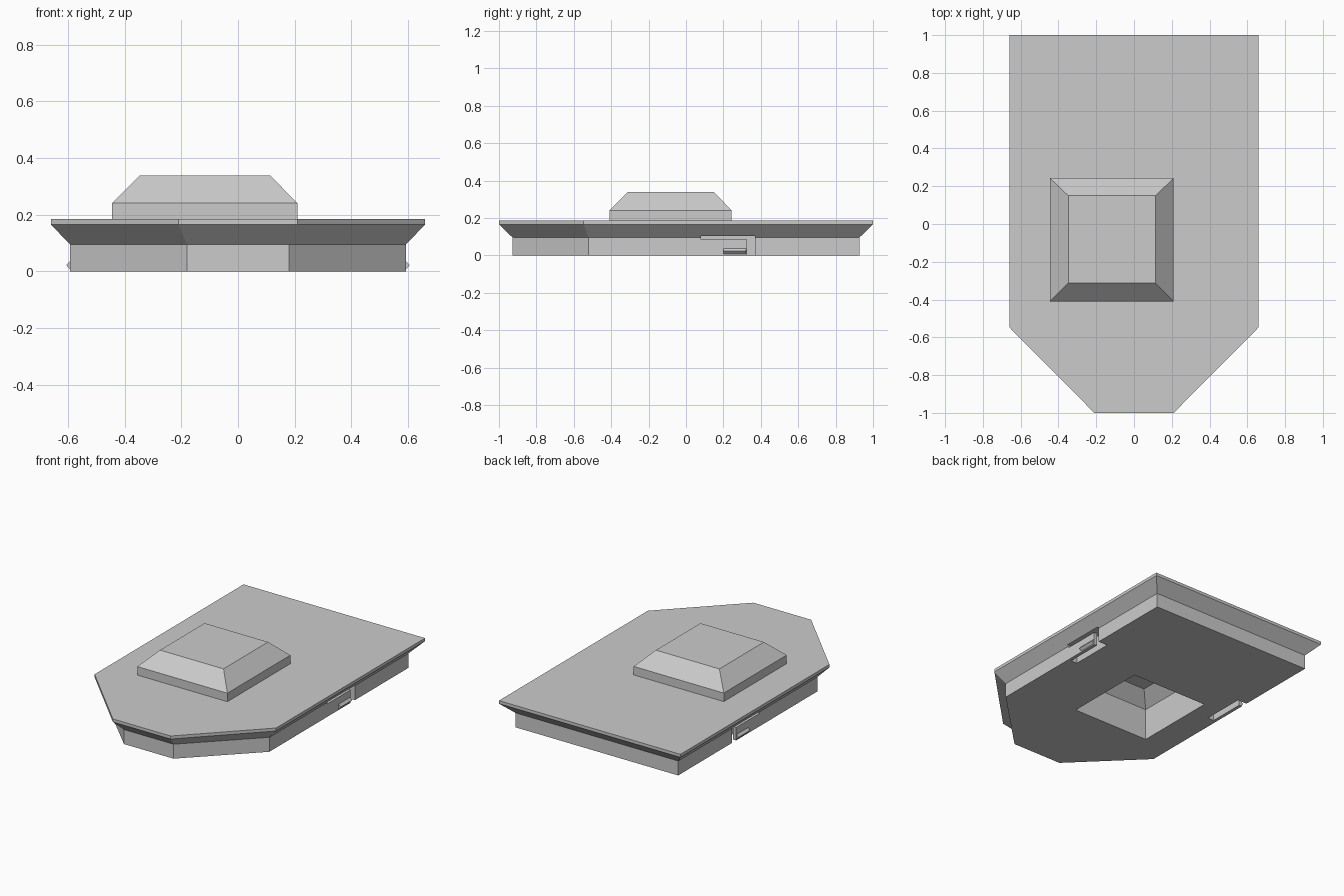
import bpy
import bmesh

cube = bpy.data.objects.get("Cube")
if cube:
    bpy.data.objects.remove(cube, do_unlink=True)

grey = bpy.data.materials.new("plain_grey")
grey.use_nodes = True
colour = (0.6, 0.6, 0.6, 1)
grey.diffuse_color = colour
grey.node_tree.nodes["Principled BSDF"].inputs["Base Color"].default_value = colour


def loft(name, rings):
    """Closed solid through a stack of matching rings."""
    bm = bmesh.new()
    loops = [[bm.verts.new(p) for p in ring] for ring in rings]
    n = len(loops[0])
    for a, b in zip(loops, loops[1:]):
        for i in range(n):
            j = (i + 1) % n
            bm.faces.new((a[i], a[j], b[j], b[i]))
    bm.faces.new(loops[0][::-1])
    bm.faces.new(loops[-1])
    bmesh.ops.recalc_face_normals(bm, faces=bm.faces)
    mesh = bpy.data.meshes.new(name)
    bm.to_mesh(mesh)
    bm.free()
    mesh.materials.append(grey)
    obj = bpy.data.objects.new(name, mesh)
    bpy.context.collection.objects.link(obj)
    return obj


def rect(x0, x1, y0, y1, z):
    return [(x0, y0, z), (x1, y0, z), (x1, y1, z), (x0, y1, z)]


def box(name, x0, x1, y0, y1, z0, z1):
    return loft(name, [rect(x0, x1, y0, y1, z) for z in (z0, z1)])


def outline(half, nose, shoulder, front, back, z):
    """Hull plan with a blunt tapered nose."""
    return [(-nose, front, z), (nose, front, z), (half, shoulder, z),
            (half, back, z), (-half, back, z), (-half, shoulder, z)]


def apply(obj, kind, **settings):
    mod = obj.modifiers.new(kind.lower(), kind)
    for key, value in settings.items():
        setattr(mod, key, value)
    bpy.ops.object.select_all(action='DESELECT')
    bpy.context.view_layer.objects.active = obj
    obj.select_set(True)
    bpy.ops.object.modifier_apply(modifier=mod.name)


def cut(obj, cutter):
    apply(obj, 'BOOLEAN', operation='DIFFERENCE', solver='EXACT', object=cutter)


# Hull: straight skirt, flared band and thin deck edge
base = (0.592, 0.18, -0.52, -0.927, 0.927)
deck = (0.66, 0.21, -0.547, -1.0, 1.0)
hull = loft("hull", [outline(*base, 0), outline(*base, 0.095),
                     outline(*deck, 0.165), outline(*deck, 0.185)])

# Raised hatch, set off centre on the deck
hatch = loft("raised_hatch", [rect(-0.445, 0.21, -0.41, 0.243, 0.185),
                              rect(-0.445, 0.21, -0.41, 0.243, 0.241),
                              rect(-0.348, 0.114, -0.313, 0.15, 0.338)])

# Hollow under the hatch, open at the bottom
cavity = loft("cavity_cutter", [rect(-0.40, 0.16, -0.365, 0.195, -0.05),
                                rect(-0.40, 0.16, -0.365, 0.195, 0.21),
                                rect(-0.318, 0.078, -0.283, 0.113, 0.29)])
# Side bays
bays = [box("bay_cutter", *xs, 0.08, 0.368, -0.05, 0.103)
        for xs in ((0.525, 0.7), (-0.7, -0.525))]

cut(hull, cavity)
cut(hatch, cavity)
for bay in bays:
    cut(hull, bay)
for helper in [cavity] + bays:
    bpy.data.objects.remove(helper, do_unlink=True)

# Latch plates in the bays with wedge-shaped grips
plate = box("latch_plate", 0.57, 0.592, 0.08, 0.325, 0, 0.085)
grip = loft("latch_grip", [[(0.59, y, 0.005), (0.606, y, 0.022), (0.59, y, 0.04)]
                           for y in (0.2, 0.32)])
for part in (plate, grip):
    apply(part, 'MIRROR')
